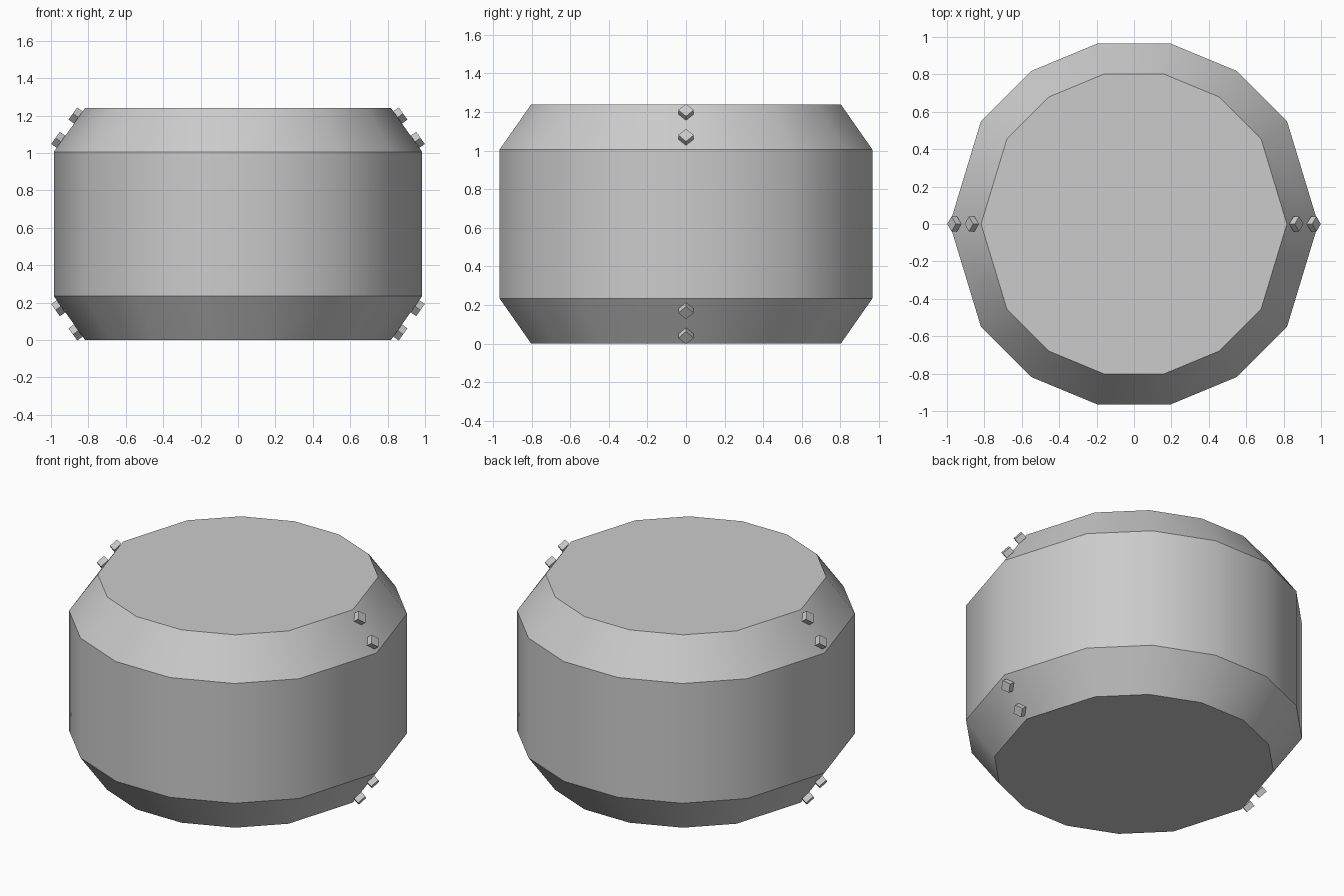
import bpy, bmesh, math
from mathutils import Matrix, Vector

if "Cube" in bpy.data.objects:
    bpy.data.objects.remove(bpy.data.objects["Cube"], do_unlink=True)

HEIGHT, RADIUS, TOP_SCALE, BEVEL = 1.24, 0.985, 0.83, 0.235

grey = bpy.data.materials.new("plain grey")
grey.use_nodes = True
grey.diffuse_color = (0.6, 0.6, 0.6, 1)
grey.node_tree.nodes["Principled BSDF"].inputs["Base Color"].default_value = (0.6, 0.6, 0.6, 1)


def make_object(name, bm):
    bmesh.ops.recalc_face_normals(bm, faces=bm.faces)
    mesh = bpy.data.meshes.new(name)
    bm.to_mesh(mesh)
    bm.free()
    mesh.materials.append(grey)
    obj = bpy.data.objects.new(name, mesh)
    bpy.context.collection.objects.link(obj)
    return obj


# Outline: sixteen-sided ring whose two end sides are drawn to a single point
step = math.tau / 16
angles = [0] + [step * (i + 0.5) for i in range(1, 7)]
angles += [a + math.pi for a in angles]
outline = [Vector((RADIUS * math.cos(a), RADIUS * math.sin(a), 0)) for a in angles]

# Drum body: straight wall with a sloped band at each end
bm = bmesh.new()
levels = [(0, TOP_SCALE), (BEVEL, 1), (HEIGHT - BEVEL, 1), (HEIGHT, TOP_SCALE)]
rings = [[bm.verts.new(p * s + Vector((0, 0, z))) for p in outline] for z, s in levels]
for low, high in zip(rings, rings[1:]):
    for i in range(len(outline)):
        j = (i + 1) % len(outline)
        bm.faces.new((low[i], low[j], high[j], high[i])).smooth = True
bm.faces.new(rings[0])
bm.faces.new(rings[-1])
# Rims stay crisp, the upright edges are smooth
for e in bm.edges:
    e.smooth = abs(e.verts[0].co.z - e.verts[1].co.z) > 0.01
make_object("drum_body", bm)

# Studs: small square blocks set corner-up on the sloped bands at both ends
slope = Vector((BEVEL, 0, RADIUS * (1 - TOP_SCALE))).normalized()
for side, side_name in ((1, "left"), (-1, "right")):
    for end, end_name in ((1, "upper"), (-1, "lower")):
        for place, x, z in (("inner", 0.868, 1.2), ("outer", 0.961, 1.07)):
            centre = Vector((side * x, 0, HEIGHT / 2 + end * (z - HEIGHT / 2)))
            normal = Vector((side * slope.x, 0, end * slope.z))
            turn = normal.to_track_quat("Z", "Y").to_matrix().to_4x4()
            bm = bmesh.new()
            bmesh.ops.create_cone(
                bm, cap_ends=True, segments=4, radius1=0.04, radius2=0.04, depth=0.036,
                matrix=Matrix.Translation(centre) @ turn)
            make_object(f"{side_name}_{end_name}_{place}_stud", bm)
